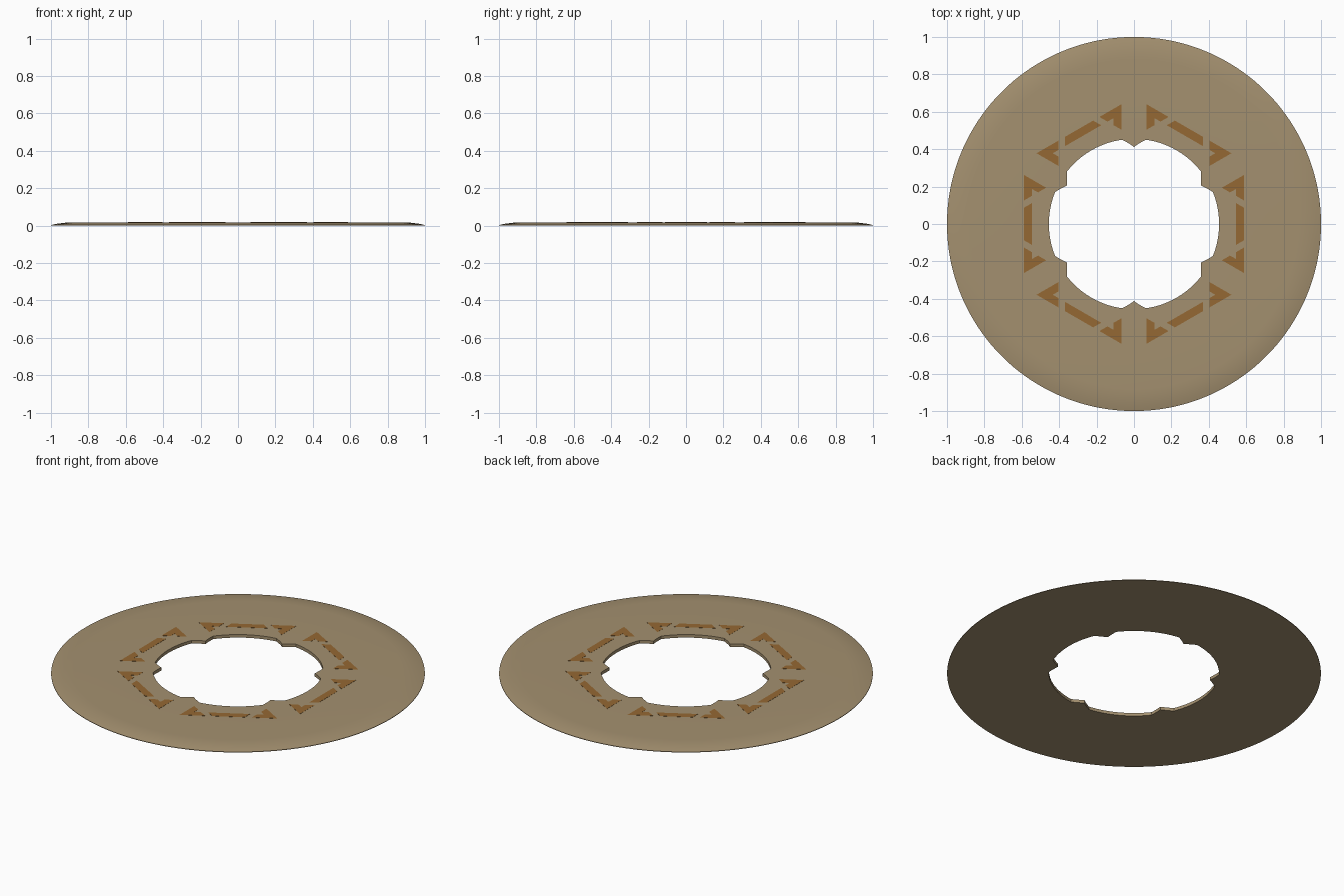
import bpy, bmesh, math
from mathutils import Matrix

if "Cube" in bpy.data.objects:
    bpy.data.objects.remove(bpy.data.objects["Cube"])

SEGS = 180          # 2 degree steps, so the teeth land on vertices
TOP = 0.018         # height of the flat top


def material(name, rgb):
    m = bpy.data.materials.new(name)
    m.diffuse_color = (*rgb, 1)
    m.use_nodes = True
    m.node_tree.nodes["Principled BSDF"].inputs["Base Color"].default_value = m.diffuse_color
    return m


def make_object(name, bm, mat):
    bmesh.ops.recalc_face_normals(bm, faces=bm.faces)
    mesh = bpy.data.meshes.new(name)
    bm.to_mesh(mesh)
    bm.free()
    mesh.materials.append(mat)
    ob = bpy.data.objects.new(name, mesh)
    bpy.context.collection.objects.link(ob)
    return ob


def hole_radius(deg):
    # six small pointed teeth at 30, 90, 150 ... degrees
    off = abs((deg % 60) - 30)
    return 0.412 + (0.455 - 0.412) * min(off / 8, 1)


tan = material("sand_tan", (0.37, 0.28, 0.16))
orange = material("burnt_orange", (0.30, 0.14, 0.033))

# Ring plate: closed cross-section swept round; None means the toothed hole edge
profile = [(None, 0), (None, TOP), (0.5, TOP), (0.88, TOP), (0.92, 0.0165),
           (0.97, 0.010), (1.0, 0.003), (1.0, 0), (0.5, 0)]
bm = bmesh.new()
loops = []
for r, z in profile:
    loop = []
    for i in range(SEGS):
        deg = i * 360 / SEGS
        a = math.radians(deg)
        rad = hole_radius(deg) if r is None else r
        loop.append(bm.verts.new((rad * math.cos(a), rad * math.sin(a), z)))
    loops.append(loop)
for k, a in enumerate(loops):
    b = loops[(k + 1) % len(loops)]
    for i in range(SEGS):
        j = (i + 1) % SEGS
        bm.faces.new((a[i], a[j], b[j], b[i]))
ring = make_object("ring_plate", bm, tan)
bpy.context.view_layer.objects.active = ring
ring.select_set(True)
bpy.ops.object.shade_smooth_by_angle(angle=math.radians(30))

# Painted marks: a bar with an open triangular arrowhead at each end, on six sides
arrow = [(0.588, 0.262), (0.470, 0.194), (0.513, 0.169),
         (0.545, 0.187), (0.545, 0.151), (0.588, 0.126)]
bar = [(0.588, 0.087), (0.545, 0.112), (0.545, -0.112), (0.588, -0.087)]
shapes = [arrow, [(x, -y) for x, y in arrow], bar]


def add_plate(bm, points, turn):
    low, high = TOP - 0.001, TOP + 0.0008
    rings = [[bm.verts.new(turn @ Matrix.Translation((x, y, z)).translation)
              for x, y in points] for z in (low, high)]
    n = len(points)
    bm.faces.new(rings[0])
    bm.faces.new(rings[1])
    for i in range(n):
        j = (i + 1) % n
        bm.faces.new((rings[0][i], rings[0][j], rings[1][j], rings[1][i]))


bm = bmesh.new()
for k in range(6):
    turn = Matrix.Rotation(math.radians(60 * k), 3, 'Z')
    for pts in shapes:
        add_plate(bm, pts, turn)
make_object("arrow_markings", bm, orange)
